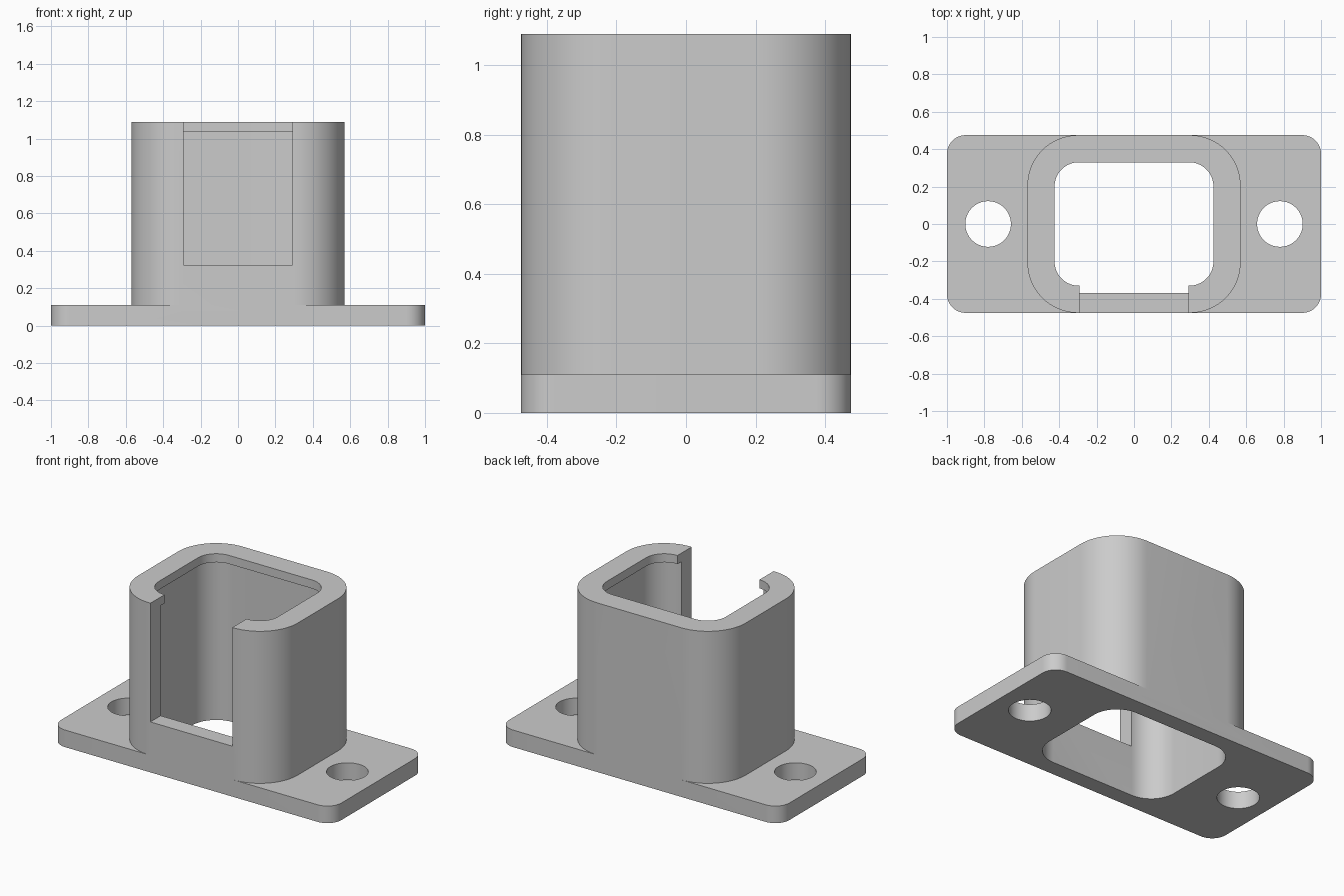
import bpy, bmesh
from math import cos, sin, pi

cube = bpy.data.objects.get("Cube")
if cube:
    bpy.data.objects.remove(cube, do_unlink=True)

grey = bpy.data.materials.new("Plain grey")
grey.use_nodes = True
colour = (0.6, 0.6, 0.6, 1)
grey.diffuse_color = colour
grey.node_tree.nodes["Principled BSDF"].inputs["Base Color"].default_value = colour

PLATE_TOP, TOP, LIP = 0.11, 1.09, 1.035
DEPTH = 0.475


def prism(name, hx, hy, r, z0, z1, cx=0, cy=0, steps=16):
    """Upright prism with a rounded rectangle outline."""
    bm = bmesh.new()
    ring = []
    corners = [(1, 1), (-1, 1), (-1, -1), (1, -1)]
    for q, (sx, sy) in enumerate(corners):
        for i in range(steps + 1 if r else 1):
            a = (q + i / steps) * pi / 2
            x = sx * (hx - r) + r * cos(a)
            y = sy * (hy - r) + r * sin(a)
            ring.append(bm.verts.new((cx + x, cy + y, z0)))
    base = bm.faces.new(ring)
    top = bmesh.ops.extrude_face_region(bm, geom=[base])["geom"]
    verts = [g for g in top if isinstance(g, bmesh.types.BMVert)]
    bmesh.ops.translate(bm, verts=verts, vec=(0, 0, z1 - z0))
    bmesh.ops.remove_doubles(bm, verts=bm.verts, dist=1e-5)
    bmesh.ops.recalc_face_normals(bm, faces=bm.faces)
    mesh = bpy.data.meshes.new(name)
    bm.to_mesh(mesh)
    bm.free()
    mesh.materials.append(grey)
    obj = bpy.data.objects.new(name, mesh)
    bpy.context.collection.objects.link(obj)
    return obj


def combine(target, other, operation):
    """Apply a boolean and discard the second solid."""
    bpy.context.view_layer.objects.active = target
    mod = target.modifiers.new(operation, "BOOLEAN")
    mod.operation = operation
    mod.solver = "EXACT"
    mod.object = other
    bpy.ops.object.modifier_apply(modifier=mod.name)
    bpy.data.objects.remove(other, do_unlink=True)


# Flanged base plate joined to the rounded sleeve
body = prism("flanged_sleeve", 1.0, DEPTH, 0.1, 0, PLATE_TOP)
combine(body, prism("sleeve", 0.57, DEPTH, 0.27, 0.05, TOP), "UNION")

# Main cavity, and the narrower opening inside the top lip
combine(body, prism("cavity", 0.465, 0.37, 0.17, -0.1, LIP), "DIFFERENCE")
combine(body, prism("lip_opening", 0.425, 0.33, 0.13, 0.9, 1.2), "DIFFERENCE")

# Front slot, open at the top
combine(body, prism("slot", 0.292, 0.3, 0, 0.325, 1.2, cy=-0.5), "DIFFERENCE")

# Mounting holes in the flanges
for side in (-1, 1):
    hole = prism("mounting_hole", 0.122, 0.122, 0.122, -0.1, 0.2, cx=side * 0.78)
    combine(body, hole, "DIFFERENCE")

# Smooth corners with crisp edges
bpy.ops.object.select_all(action="DESELECT")
body.select_set(True)
bpy.context.view_layer.objects.active = body
bpy.ops.object.shade_smooth_by_angle(angle=pi / 6)
